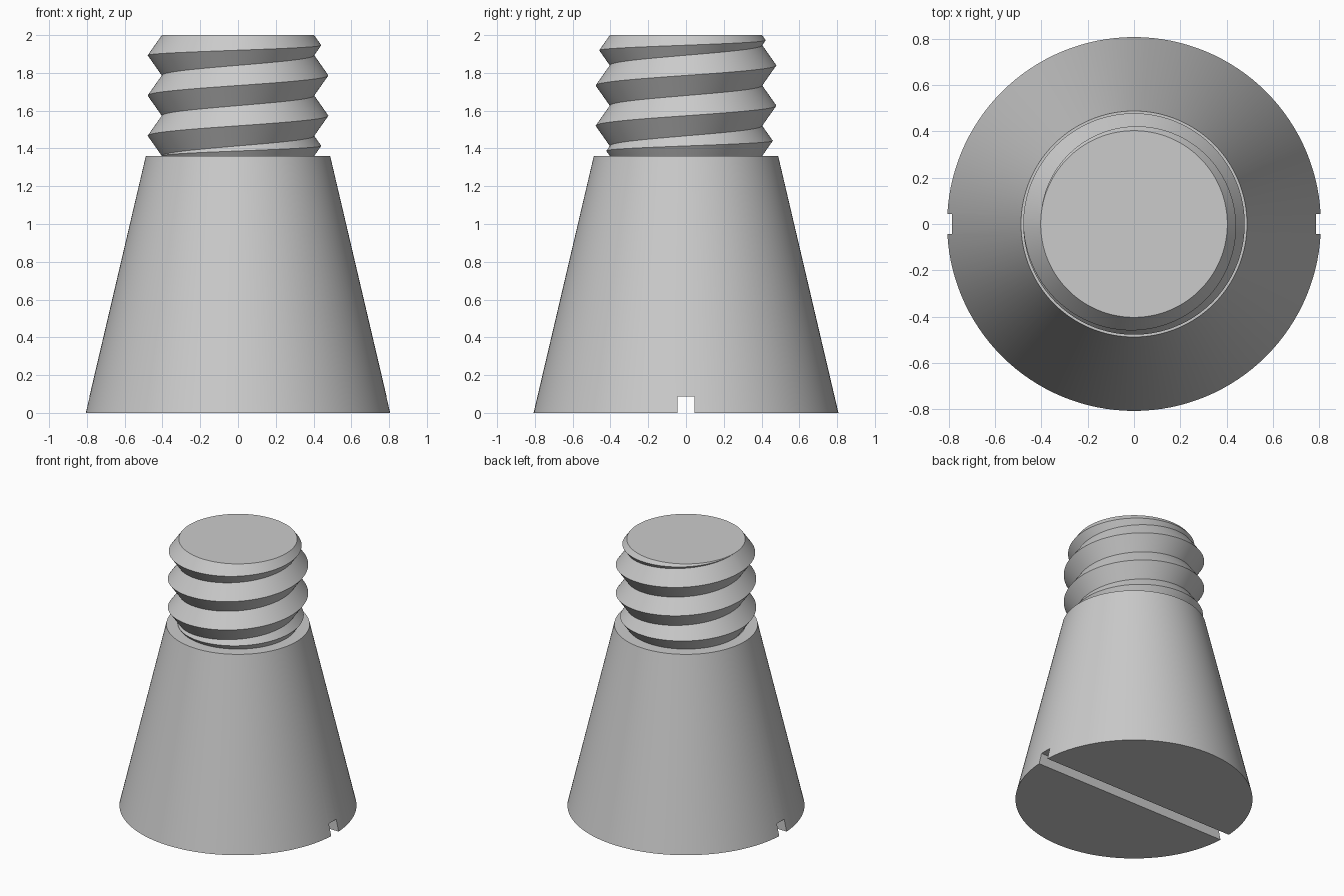
import bpy, bmesh
from math import cos, sin, pi, radians

if "Cube" in bpy.data.objects:
    bpy.data.objects.remove(bpy.data.objects["Cube"], do_unlink=True)

SEGMENTS = 128
BASE_RADIUS, SHOULDER_RADIUS, SHOULDER_Z = 0.807, 0.488, 1.36
CORE_RADIUS, THREAD_DEPTH, TOP_Z, TURNS = 0.403, 0.075, 2.0, 3
SLOT_WIDTH, SLOT_HEIGHT = 0.088, 0.088
PITCH = (TOP_Z - SHOULDER_Z) / TURNS

grey = bpy.data.materials.new("plain grey")
grey.use_nodes = True
grey.diffuse_color = (0.6, 0.6, 0.6, 1)
grey.node_tree.nodes["Principled BSDF"].inputs["Base Color"].default_value = (0.6, 0.6, 0.6, 1)


def finish(obj):
    obj.data.materials.clear()
    obj.data.materials.append(grey)
    bpy.ops.object.select_all(action='DESELECT')
    obj.select_set(True)
    bpy.context.view_layer.objects.active = obj
    bpy.ops.object.shade_smooth_by_angle(angle=radians(30))


# Tapered body
bpy.ops.mesh.primitive_cone_add(vertices=SEGMENTS, radius1=BASE_RADIUS, radius2=SHOULDER_RADIUS,
                                depth=SHOULDER_Z, location=(0, 0, SHOULDER_Z / 2))
body = bpy.context.object
body.name = "tapered_body"

# Slot cut across the underside
bpy.ops.mesh.primitive_cube_add(size=1)
cutter = bpy.context.object
cutter.name = "slot_cutter"
cutter.hide_render = True
cutter.scale = (2, SLOT_WIDTH, 2 * SLOT_HEIGHT)
slot = body.modifiers.new("slot", 'BOOLEAN')
slot.object = cutter
slot.operation = 'DIFFERENCE'
slot.solver = 'EXACT'
bpy.context.view_layer.objects.active = body
bpy.ops.object.modifier_apply(modifier=slot.name)
bpy.data.objects.remove(cutter, do_unlink=True)
finish(body)


# Threaded stud: a V ridge swept up a helix, fading out at both ends
def root_height(turn):
    return SHOULDER_Z + PITCH * min(max(turn, 0), TURNS)


bm = bmesh.new()
rows = []
for i in range((TURNS + 1) * SEGMENTS + 1):
    turn = i / SEGMENTS
    angle = pi + 2 * pi * turn
    low, high = root_height(turn - 1), root_height(turn)
    crest = CORE_RADIUS + THREAD_DEPTH * (high - low) / PITCH
    section = ((CORE_RADIUS, low), (crest, (low + high) / 2), (CORE_RADIUS, high))
    rows.append([bm.verts.new((r * cos(angle), r * sin(angle), z)) for r, z in section])
for a, b in zip(rows, rows[1:]):
    for k in range(2):
        bm.faces.new((a[k], b[k], b[k + 1], a[k + 1]))
bm.faces.new([row[2] for row in rows[-SEGMENTS - 1:-1]])
bm.faces.new([row[0] for row in reversed(rows[:SEGMENTS])])
bmesh.ops.remove_doubles(bm, verts=bm.verts, dist=0.0003)
bmesh.ops.dissolve_degenerate(bm, dist=0.0001, edges=bm.edges)
bmesh.ops.recalc_face_normals(bm, faces=bm.faces)
mesh = bpy.data.meshes.new("threaded_stud")
bm.to_mesh(mesh)
bm.free()
stud = bpy.data.objects.new("threaded_stud", mesh)
bpy.context.collection.objects.link(stud)
finish(stud)
